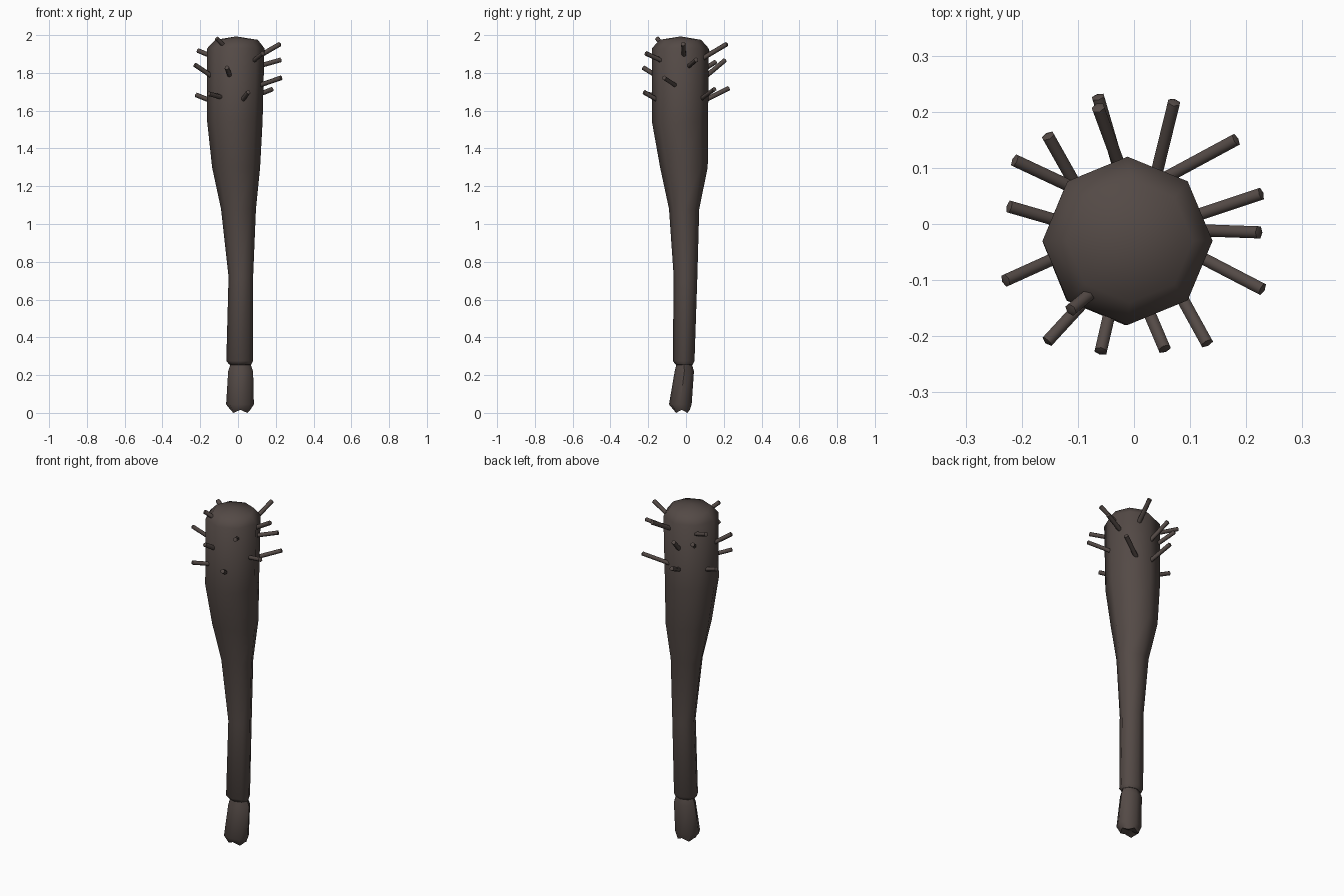
import bpy, bmesh, math
from mathutils import Vector

wood = bpy.data.materials.new("dark weathered wood")
wood.diffuse_color = (0.088, 0.068, 0.061, 1)


def finish(bm, name, angle):
    bmesh.ops.recalc_face_normals(bm, faces=bm.faces)
    mesh = bpy.data.meshes.new(name)
    bm.to_mesh(mesh)
    bm.free()
    mesh.materials.append(wood)
    ob = bpy.data.objects.new(name, mesh)
    bpy.context.collection.objects.link(ob)
    bpy.ops.object.select_all(action='DESELECT')
    ob.select_set(True)
    bpy.context.view_layer.objects.active = ob
    bpy.ops.object.shade_smooth_by_angle(angle=math.radians(angle))
    return ob


def loft(name, rings, bottom, top, wobble=0.0, sides=8):
    """Octagonal rings given as (z, x min, x max, y min, y max), closed by end points."""
    bm = bmesh.new()
    loops = []
    for n, (z, x0, x1, y0, y1) in enumerate(rings):
        loop = []
        for i in range(sides):
            a = math.tau * i / sides
            dz = wobble * (-1) ** i if n == 0 else 0
            loop.append(bm.verts.new(((x0 + x1) / 2 + (x1 - x0) / 2 * math.cos(a),
                                      (y0 + y1) / 2 + (y1 - y0) / 2 * math.sin(a), z + dz)))
        loops.append(loop)
    for a, b in zip(loops, loops[1:]):
        for i in range(sides):
            j = (i + 1) % sides
            bm.faces.new((a[i], a[j], b[j], b[i]))
    for loop, point in ((loops[0], bottom), (loops[-1], top)):
        tip = bm.verts.new(point)
        for i in range(sides):
            bm.faces.new((loop[i], loop[(i + 1) % sides], tip))
    return finish(bm, name, 50)


# Tapered club, thin at the grip and fat at the head
loft("club_body", [
    (0.255, -0.045, 0.070, -0.055, 0.035),
    (0.275, -0.062, 0.080, -0.070, 0.045),
    (0.72, -0.050, 0.080, -0.065, 0.060),
    (1.08, -0.090, 0.095, -0.090, 0.070),
    (1.30, -0.137, 0.117, -0.137, 0.115),
    (1.54, -0.163, 0.130, -0.180, 0.117),
    (1.93, -0.163, 0.140, -0.180, 0.120),
    (1.975, -0.120, 0.105, -0.140, 0.080),
], (0.01, -0.01, 0.25), (-0.01, -0.03, 1.993))

# Worn handle end below the narrow groove
loft("handle_end", [
    (0.008, -0.040, 0.065, -0.065, 0.020),
    (0.045, -0.063, 0.084, -0.090, 0.030),
    (0.22, -0.052, 0.080, -0.060, 0.042),
    (0.262, -0.038, 0.066, -0.050, 0.030),
], (0.01, -0.02, 0.018), (0.01, -0.01, 0.268), wobble=0.008)


# Nails driven into the head: (base, tip)
def nail(n, base, tip, radius=0.0125, sides=6):
    base, tip = Vector(base), Vector(tip)
    axis = (tip - base).normalized()
    start = base - axis * 0.03
    turn = axis.to_track_quat('Z', 'Y')
    length = (tip - start).length
    bm = bmesh.new()
    bmesh.ops.create_cone(bm, cap_ends=True, segments=sides, radius1=radius,
                          radius2=radius, depth=length)
    end = [f for f in bm.faces if f.normal.z > 0.9]
    bmesh.ops.poke(bm, faces=end, offset=0.005)
    for v in bm.verts:
        v.co = start + turn @ (v.co + Vector((0, 0, length / 2 - 0.004)))
    finish(bm, f"nail_{n}", 65)


nails = [
    ((-0.030, 0.110, 1.66), (-0.065, 0.230, 1.72)),
    ((-0.030, 0.115, 1.79), (-0.065, 0.210, 1.87)),
    ((0.045, 0.110, 1.89), (0.072, 0.220, 1.955)),
    ((0.070, 0.090, 1.67), (0.185, 0.152, 1.715)),
    ((0.125, 0.020, 1.84), (0.230, 0.055, 1.87)),
    ((0.140, -0.012, 1.905), (0.226, -0.015, 1.955)),
    ((0.130, -0.065, 1.74), (0.232, -0.118, 1.775)),
    ((0.090, -0.140, 1.87), (0.132, -0.216, 1.905)),
    ((0.030, -0.165, 1.665), (0.056, -0.226, 1.70)),
    ((-0.045, -0.165, 1.79), (-0.060, -0.230, 1.83)),
    ((-0.100, -0.150, 1.675), (-0.157, -0.212, 1.69)),
    ((-0.085, -0.130, 1.955), (-0.115, -0.155, 1.985)),
    ((-0.150, -0.065, 1.79), (-0.232, -0.102, 1.845)),
    ((-0.150, 0.010, 1.655), (-0.226, 0.032, 1.685)),
    ((-0.120, 0.070, 1.88), (-0.216, 0.115, 1.92)),
    ((-0.110, 0.080, 1.81), (-0.155, 0.160, 1.86)),
]
for n, (base, tip) in enumerate(nails, 1):
    nail(n, base, tip)
